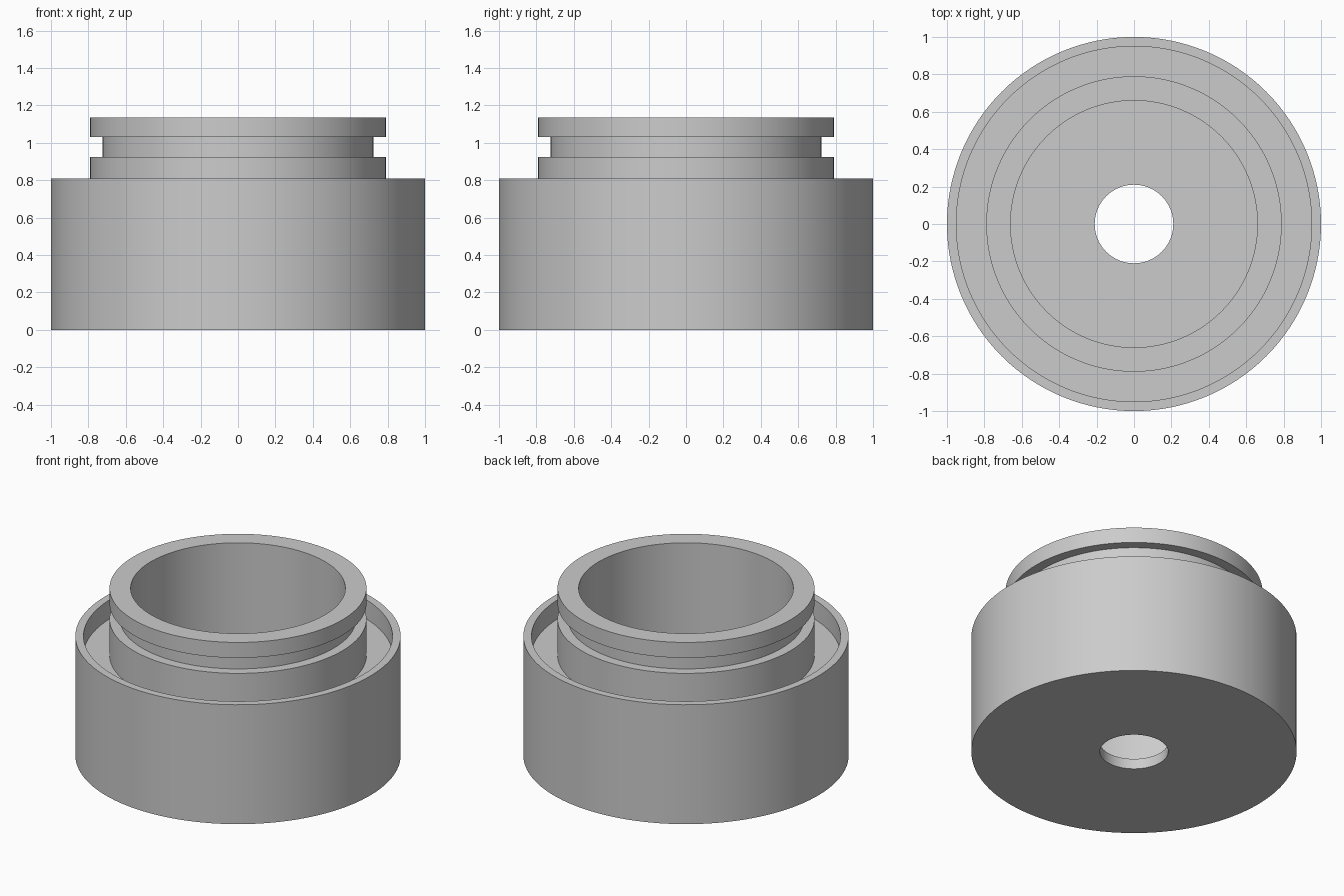
import bpy, bmesh, math

if "Cube" in bpy.data.objects:
    bpy.data.objects.remove(bpy.data.objects["Cube"])

SEGMENTS = 128

grey = bpy.data.materials.new("neutral_grey")
grey.diffuse_color = (0.6, 0.6, 0.6, 1)
grey.use_nodes = True
grey.node_tree.nodes["Principled BSDF"].inputs["Base Color"].default_value = grey.diffuse_color


def lathe(name, profile):
    """Spin a closed (radius, z) profile around the z axis."""
    bm = bmesh.new()
    rings = []
    for i in range(SEGMENTS):
        a = 2 * math.pi * i / SEGMENTS
        rings.append([bm.verts.new((r * math.cos(a), r * math.sin(a), z))
                      for r, z in profile])
    n = len(profile)
    for i in range(SEGMENTS):
        here, there = rings[i], rings[(i + 1) % SEGMENTS]
        for j in range(n):
            k = (j + 1) % n
            bm.faces.new((here[j], there[j], there[k], here[k]))
    bmesh.ops.recalc_face_normals(bm, faces=bm.faces)
    mesh = bpy.data.meshes.new(name)
    bm.to_mesh(mesh)
    bm.free()
    obj = bpy.data.objects.new(name, mesh)
    bpy.context.collection.objects.link(obj)
    mesh.materials.append(grey)
    bpy.ops.object.select_all(action='DESELECT')
    obj.select_set(True)
    bpy.context.view_layer.objects.active = obj
    bpy.ops.object.shade_smooth_by_angle(angle=math.radians(30))
    return obj


# One turned body: drilled base, outer wall, channel, grooved neck and bore
lathe("turned_housing", [
    (0.21, 0.0), (1.0, 0.0),              # base underside
    (1.0, 0.81), (0.95, 0.81),            # outer wall and its rim
    (0.95, 0.68), (0.79, 0.68),           # channel around the neck
    (0.79, 0.925), (0.725, 0.925),        # lower collar
    (0.725, 1.03), (0.79, 1.03),          # groove
    (0.79, 1.135), (0.66, 1.135),         # top collar
    (0.66, 0.07), (0.21, 0.07),           # bore, inner floor and centre hole
])
